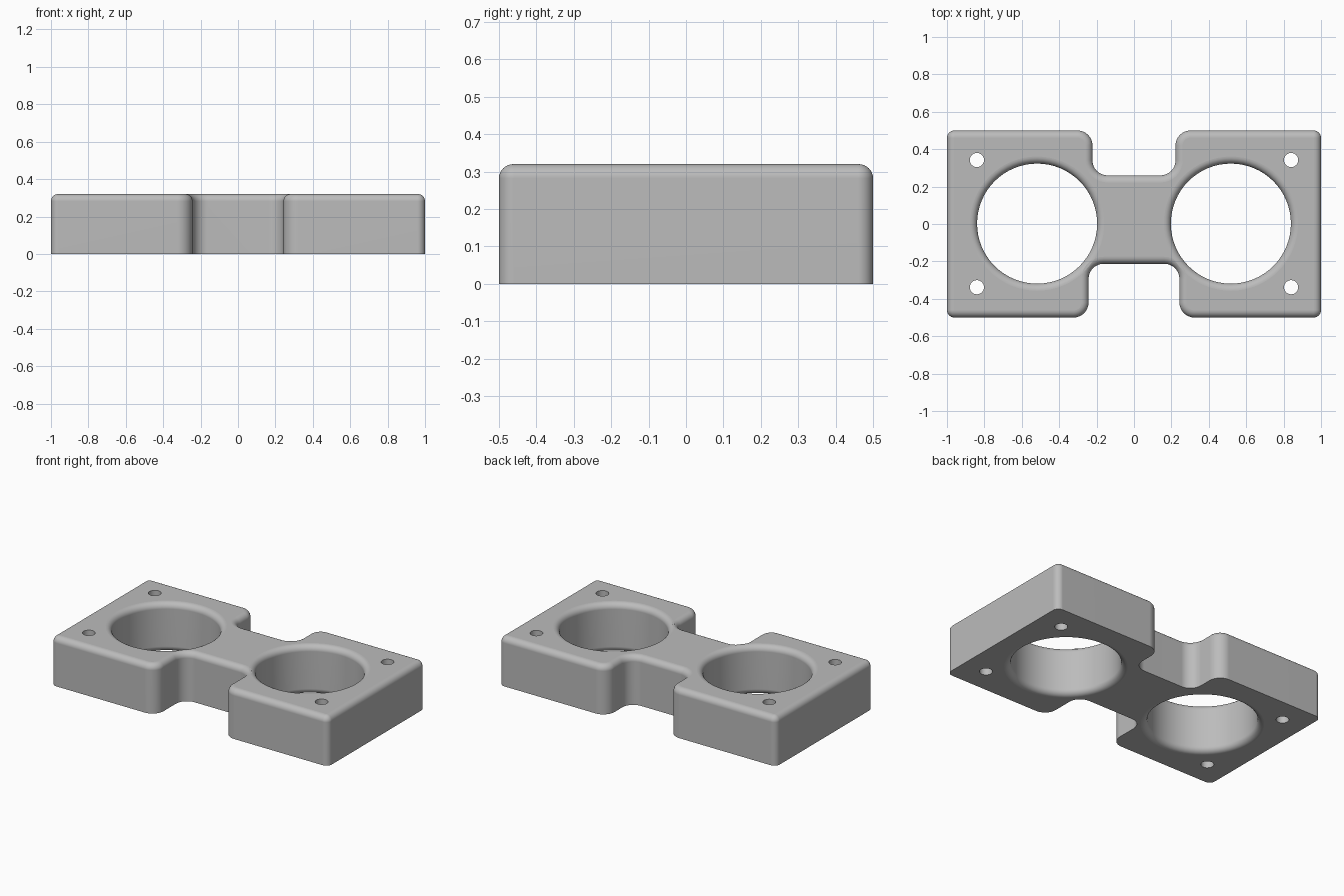
import bpy, bmesh
from math import sin, cos, pi
from mathutils import Vector

default = bpy.data.objects.get("Cube")
if default:
    bpy.data.objects.remove(default, do_unlink=True)

HEIGHT, FILLET, STEPS = 0.32, 0.038, 8

# Outline corners, counter-clockwise: x, y, corner radius
FRONT, BACK, NOTCH_F, NOTCH_B = -0.5, 0.5, -0.213, 0.26
CORNERS = [
    (-1, FRONT, 0.04), (-0.243, FRONT, 0.08), (-0.243, NOTCH_F, 0.08),
    (0.243, NOTCH_F, 0.08), (0.243, FRONT, 0.08), (1, FRONT, 0.04),
    (1, BACK, 0.04), (0.222, BACK, 0.08), (0.222, NOTCH_B, 0.08),
    (-0.222, NOTCH_B, 0.08), (-0.222, BACK, 0.08), (-1, BACK, 0.04),
]


def outline(inset):
    """Rounded plate outline moved inwards by inset."""
    pts = []
    for i, (x, y, r) in enumerate(CORNERS):
        p = Vector((x, y))
        a = (p - Vector(CORNERS[i - 1][:2])).normalized()
        b = (Vector(CORNERS[(i + 1) % len(CORNERS)][:2]) - p).normalized()
        centre = p + r * (b - a)
        rr = r - inset if a.cross(b) > 0 else r + inset
        for k in range(STEPS + 1):
            t = k / STEPS * pi / 2
            pts.append(centre + rr * (a * sin(t) - b * cos(t)))
    return pts


def circle(cx, cy, r, n):
    return [Vector((cx + r * cos(2 * pi * k / n), cy + r * sin(2 * pi * k / n)))
            for k in range(n)]


def wall(bm, levels):
    """Skin stacked (points, z) loops; return the lowest and highest edge rings."""
    rings = [[bm.verts.new((p.x, p.y, z)) for p in pts] for pts, z in levels]
    n = len(rings[0])
    for low, high in zip(rings, rings[1:]):
        for i in range(n):
            j = (i + 1) % n
            bm.faces.new((low[i], low[j], high[j], high[i])).smooth = True
    return [[bm.edges.get((ring[i], ring[(i + 1) % n])) for i in range(n)]
            for ring in (rings[0], rings[-1])]


bm = bmesh.new()
arc = [k / STEPS * pi / 2 for k in range(STEPS + 1)]
top_fillet = [(FILLET * (1 - cos(t)), HEIGHT - FILLET * (1 - sin(t))) for t in arc]
bottom_fillet = [(d, HEIGHT - z) for d, z in reversed(top_fillet)]

# Outer wall: sharp at the base, rounded at the top
walls = [wall(bm, [(outline(0), 0)] + [(outline(d), z) for d, z in top_fillet])]

# Large bores, rounded at both rims
for x in (-0.518, 0.518):
    walls.append(wall(bm, [(circle(x, 0.002, 0.321 + d, 64), z)
                           for d, z in bottom_fillet + top_fillet]))

# Small corner screw holes
for x in (-0.84, 0.84):
    for y in (-0.338, 0.342):
        walls.append(wall(bm, [(circle(x, y, 0.038, 24), z) for z in (0, HEIGHT)]))

# Flat bottom and top with the openings left free
for level, nz in ((0, -1), (1, 1)):
    edges = [e for w in walls for e in w[level]]
    bmesh.ops.triangle_fill(bm, edges=edges, use_beauty=True, normal=(0, 0, nz))
bmesh.ops.recalc_face_normals(bm, faces=bm.faces)

mesh = bpy.data.meshes.new("twin_bore_plate")
bm.to_mesh(mesh)
bm.free()
plate = bpy.data.objects.new("twin_bore_plate", mesh)
bpy.context.scene.collection.objects.link(plate)

# Keep broad walls evenly shaded beside their rounded corners
normals = plate.modifiers.new("even_shading", "WEIGHTED_NORMAL")
normals.keep_sharp = True

grey = bpy.data.materials.new("light_grey")
grey.use_nodes = True
colour = (0.5, 0.5, 0.5, 1)
grey.diffuse_color = colour
grey.node_tree.nodes["Principled BSDF"].inputs["Base Color"].default_value = colour
mesh.materials.append(grey)
